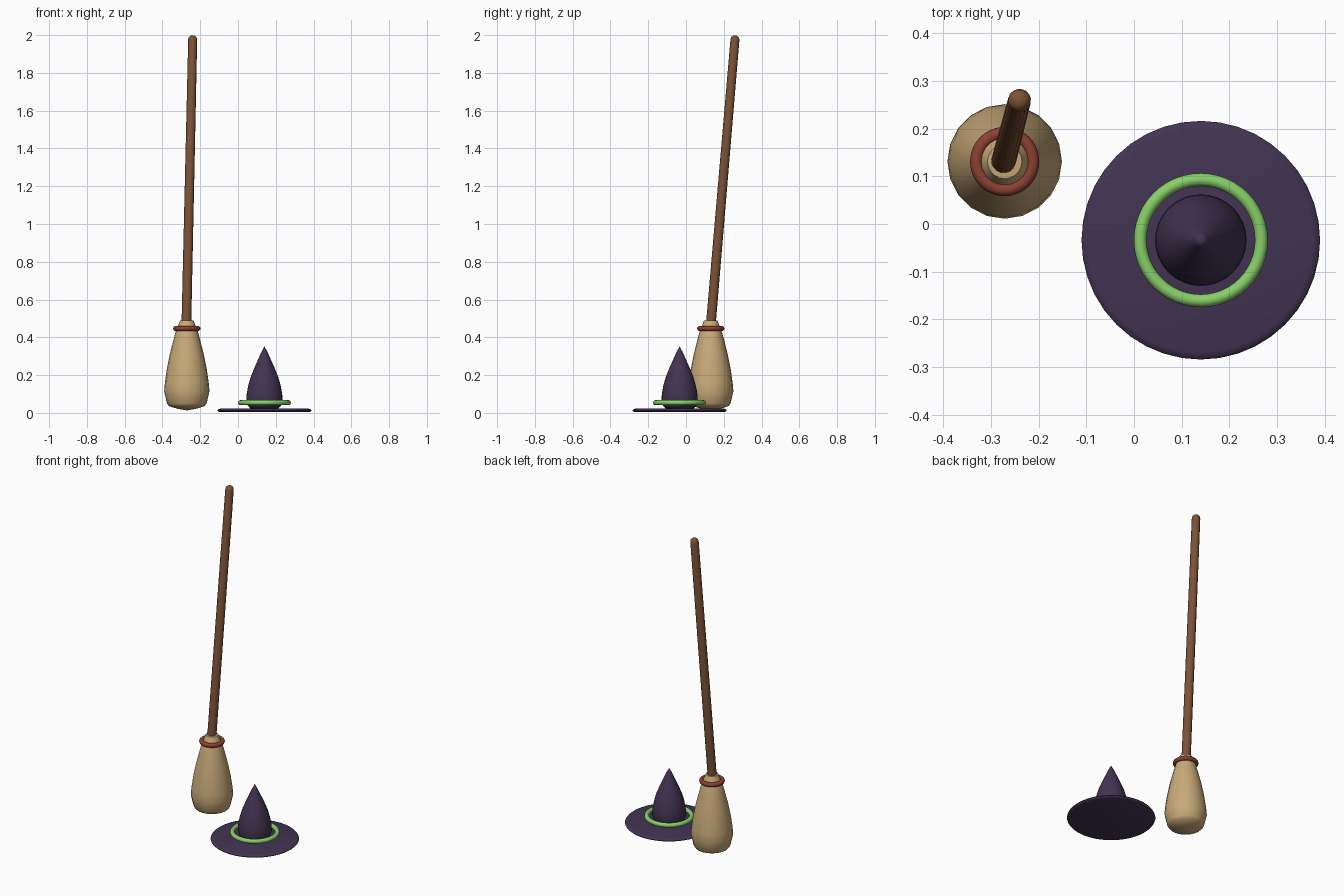
import bpy, math
from mathutils import Vector

if "Cube" in bpy.data.objects:
    bpy.data.objects.remove(bpy.data.objects["Cube"])


def paint(obj, mat, angle=50):
    obj.data.materials.append(mat)
    bpy.ops.object.select_all(action='DESELECT')
    obj.select_set(True)
    bpy.context.view_layer.objects.active = obj
    bpy.ops.object.shade_smooth_by_angle(angle=math.radians(angle))


def material(name, rgb):
    mat = bpy.data.materials.new(name)
    mat.diffuse_color = (*rgb, 1)
    mat.use_nodes = True
    mat.node_tree.nodes["Principled BSDF"].inputs["Base Color"].default_value = mat.diffuse_color
    return mat


def lathe(name, profile, loc, mat, sides, angle=50):
    """Revolve (radius, height) points around z; zero radii become poles."""
    verts, rings, faces = [], [], []
    for r, z in profile:
        count = sides if r > 0 else 1
        rings.append(range(len(verts), len(verts) + count))
        for i in range(count):
            a = 2 * math.pi * i / sides
            verts.append((r * math.cos(a), r * math.sin(a), z))
    for lo, hi in zip(rings, rings[1:]):
        for i in range(sides):
            j = (i + 1) % sides
            quad = [lo[i % len(lo)], lo[j % len(lo)], hi[j % len(hi)], hi[i % len(hi)]]
            faces.append(list(dict.fromkeys(quad)))
    mesh = bpy.data.meshes.new(name)
    mesh.from_pydata(verts, [], faces)
    obj = bpy.data.objects.new(name, mesh)
    bpy.context.collection.objects.link(obj)
    obj.location = loc
    paint(obj, mat, angle)
    return obj


def ring(name, loc, major, minor, mat):
    bpy.ops.mesh.primitive_torus_add(location=loc, major_radius=major, minor_radius=minor,
                                     major_segments=48, minor_segments=12)
    bpy.context.object.name = name
    paint(bpy.context.object, mat)


wood = material("wood", (0.20, 0.085, 0.038))
straw = material("straw", (0.58, 0.40, 0.19))
red = material("red_binding", (0.26, 0.05, 0.032))
purple = material("purple_felt", (0.055, 0.034, 0.085))
green = material("green_band", (0.25, 0.62, 0.14))

HAT = (0.14, -0.034)
BROOM = (-0.271, 0.131)

# Hat brim: thin disc with a rounded rim
lathe("hat_brim", [(0, 0.004), (0.235, 0.004), (0.246, 0.008), (0.25, 0.013),
                   (0.246, 0.018), (0.235, 0.022), (0, 0.022)], (*HAT, 0), purple, 40)

# Hat crown: swelling cone with a tucked-in base
lathe("hat_crown", [(0, 0.02), (0.075, 0.024), (0.088, 0.038), (0.096, 0.062),
                    (0.094, 0.10), (0.086, 0.145), (0.073, 0.19), (0.055, 0.235),
                    (0.035, 0.28), (0.015, 0.325), (0, 0.352)], (*HAT, 0), purple, 32)

# Hat band
ring("hat_band", (*HAT, 0.054), 0.127, 0.0135, green)

# Broom bristles, up to the collar above the binding
lathe("bristles", [(0, 0.013), (0.05, 0.022), (0.095, 0.036), (0.105, 0.05),
                   (0.12, 0.115), (0.116, 0.16), (0.106, 0.23), (0.09, 0.31),
                   (0.067, 0.40), (0.056, 0.44), (0.045, 0.465), (0.036, 0.488), (0, 0.492)],
      (*BROOM, 0), straw, 20)

# Binding around the bristle neck
ring("bristle_binding", (*BROOM, 0.447), 0.059, 0.0135, red)

# Leaning handle with a rounded end
foot = Vector((-0.274, 0.129, 0.44))
lean = Vector((-0.2395, 0.261, 1.998)) - foot
length = lean.length
handle = lathe("handle", [(0, 0), (0.026, 0), (0.024, length - 0.022), (0.021, length - 0.01),
                          (0.012, length - 0.002), (0, length)], foot, wood, 16)
handle.rotation_euler = lean.to_track_quat('Z', 'Y').to_euler()
